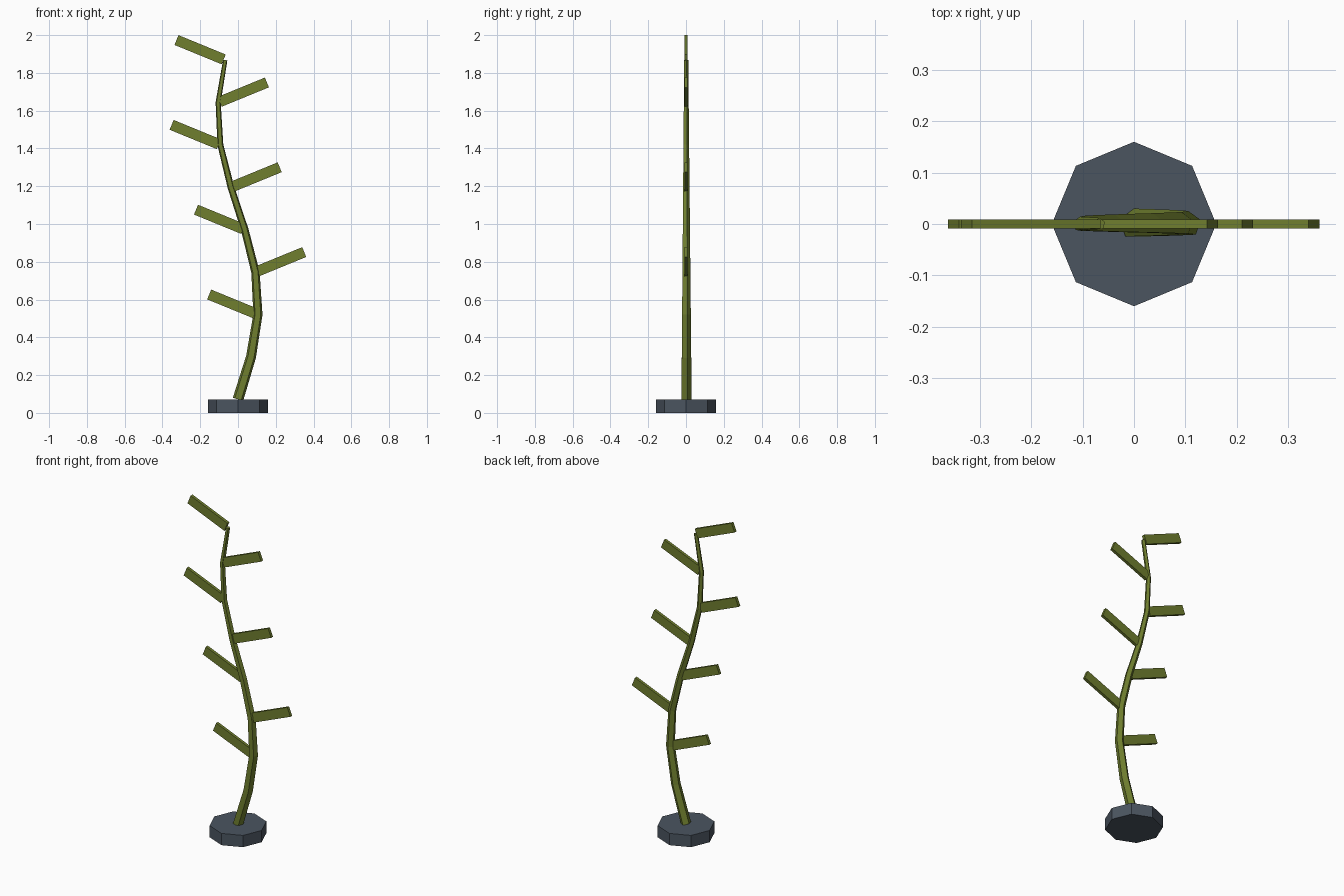
import bpy, bmesh, math
from mathutils import Vector, Matrix

if "Cube" in bpy.data.objects:
    bpy.data.objects.remove(bpy.data.objects["Cube"])


def material(name, rgb):
    m = bpy.data.materials.new(name)
    m.diffuse_color = (*rgb, 1.0)
    m.use_nodes = True
    m.node_tree.nodes["Principled BSDF"].inputs["Base Color"].default_value = m.diffuse_color
    return m


GREEN = material("olive_green", (0.16, 0.21, 0.028))
SLATE = material("slate_grey", (0.07, 0.09, 0.117))


def make_object(name, bm, mat):
    bmesh.ops.recalc_face_normals(bm, faces=bm.faces)
    mesh = bpy.data.meshes.new(name)
    bm.to_mesh(mesh)
    bm.free()
    mesh.materials.append(mat)
    obj = bpy.data.objects.new(name, mesh)
    bpy.context.collection.objects.link(obj)
    return obj


# Octagonal base with a corner pointing forward
BASE_H = 0.072
bm = bmesh.new()
bmesh.ops.create_cone(bm, cap_ends=True, segments=8, radius1=0.16, radius2=0.16,
                      depth=BASE_H, matrix=Matrix.Translation((0, 0, BASE_H / 2)))
make_object("base", bm, SLATE)

# Swaying five-sided stem, tapering to the tip
STEPS, SIDES = 8, 5
joints = [Vector((0.107 * math.sin(0.7 * k), 0, BASE_H + 0.2245 * k))
          for k in range(STEPS + 1)]
bm = bmesh.new()
rings = []
for k, p in enumerate(joints):
    tangent = (joints[min(k + 1, STEPS)] - joints[max(k - 1, 0)]).normalized()
    side = Vector((tangent.z, 0, -tangent.x))
    r = 0.030 + (0.012 - 0.030) * k / STEPS
    angles = [math.tau * i / SIDES for i in range(SIDES)]
    rings.append([bm.verts.new(p + r * (side * math.sin(a) + Vector((0, math.cos(a), 0))))
                  for a in angles])
for low, high in zip(rings, rings[1:]):
    for i in range(SIDES):
        j = (i + 1) % SIDES
        bm.faces.new((low[i], low[j], high[j], high[i]))
bm.faces.new(rings[0])
bm.faces.new(rings[-1])
make_object("stem", bm, GREEN)

# Slab leaves alternating left and right at the stem joints
TILT = math.radians(22.3)
START, LENGTH = 0.009, 0.270
for k in range(2, STEPS + 1):
    sign = -1 if k % 2 == 0 else 1
    direction = Vector((sign * math.cos(TILT), 0, math.sin(TILT)))
    bm = bmesh.new()
    bmesh.ops.create_cube(bm, size=1.0)
    bmesh.ops.scale(bm, vec=(LENGTH, 0.018, 0.056), verts=bm.verts)
    bmesh.ops.rotate(bm, cent=(0, 0, 0), verts=bm.verts,
                     matrix=Matrix.Rotation(-sign * TILT, 3, 'Y'))
    bmesh.ops.translate(bm, verts=bm.verts,
                        vec=joints[k] + direction * (START + LENGTH / 2))
    make_object(f"leaf_{k - 1}", bm, GREEN)
